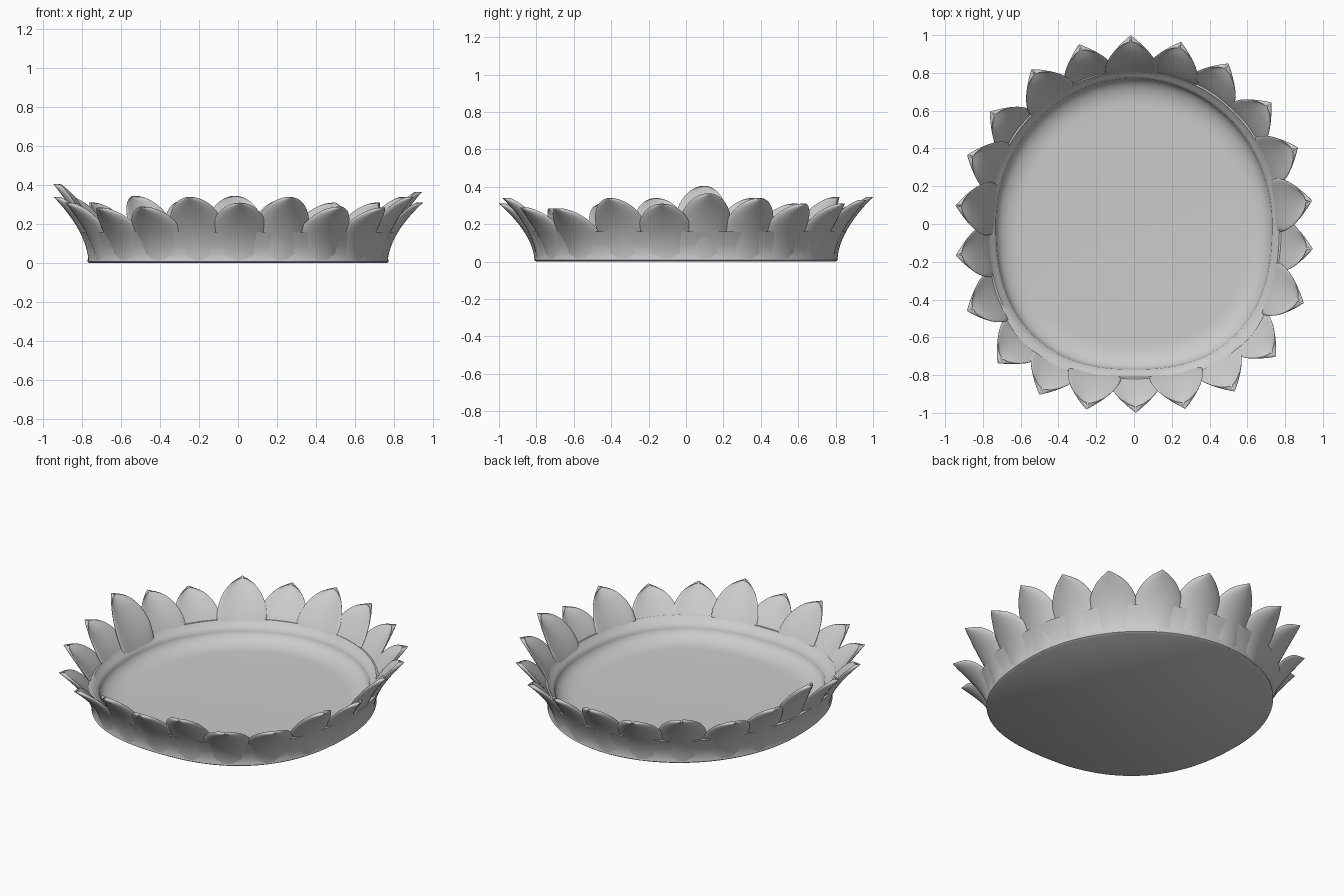
import bpy, bmesh, math

cube = bpy.data.objects.get("Cube")
if cube:
    bpy.data.objects.remove(cube)

grey = bpy.data.materials.new("plain grey")
grey.use_nodes = True
grey.diffuse_color = (0.6, 0.6, 0.6, 1)
grey.node_tree.nodes["Principled BSDF"].inputs["Base Color"].default_value = (0.6, 0.6, 0.6, 1)


def outline(angle, r, z):
    """Point on the egg-shaped plan, r = 1 at the petal tips; squarer at the front."""
    c, s = math.cos(angle), math.sin(angle)
    n = 2.0 if s > 0 else 2.4
    radius = (abs(c / 0.95) ** n + abs(s) ** n) ** (-1 / n)
    return (c * radius * r, s * radius * r, z), radius


def flare(t):
    """Outer wall radius at height fraction t."""
    return 0.81 + 0.19 * max(t, 0) ** 1.8


def loft(name, rings):
    """Skin closed rings of points and cap both ends."""
    bm = bmesh.new()
    loops = [[bm.verts.new(p) for p in ring] for ring in rings]
    count = len(loops[0])
    for a, b in zip(loops, loops[1:]):
        for i in range(count):
            j = (i + 1) % count
            bm.faces.new((a[i], a[j], b[j], b[i]))
    bm.faces.new(loops[0])
    bm.faces.new(loops[-1])
    bmesh.ops.recalc_face_normals(bm, faces=bm.faces)
    mesh = bpy.data.meshes.new(name)
    bm.to_mesh(mesh)
    bm.free()
    mesh.materials.append(grey)
    obj = bpy.data.objects.new(name, mesh)
    bpy.context.collection.objects.link(obj)
    bpy.ops.object.select_all(action="DESELECT")
    obj.select_set(True)
    bpy.context.view_layer.objects.active = obj
    bpy.ops.object.shade_smooth_by_angle(angle=math.radians(50))
    return obj


# Tray: flat base, low flared wall, rounded inner corner, flat floor
profile = [(0.8, 0), (0.812, 0.008), (0.81, 0.02)]
profile += [(flare(z / 0.33) - 0.008, z) for z in (0.05, 0.09, 0.13, 0.16)]
profile += [(0.81, 0.16), (0.785, 0.13)]
for i in range(9):
    a = math.pi / 2 * i / 8
    profile.append((0.63 + 0.14 * math.cos(a), 0.12 - 0.08 * math.sin(a)))
SIDES = 128
loft("tray", [[outline(math.tau * i / SIDES, r, z)[0] for i in range(SIDES)]
              for r, z in profile])

# Petals: direction in degrees and tip height
petals = [
    (91, .345), (75.5, .33), (59.5, .31), (41.5, .31), (25, .34), (7.5, .365),
    (-8, .31), (-25, .34), (-43, .285), (-59, .29), (-74.5, .34), (-89.5, .31),
    (-104.5, .34), (-119, .29), (-134.5, .285), (-152.5, .31), (-170, .34),
    (174, .405), (157.5, .34), (142, .31), (123.5, .345), (107, .32),
]


def petal(index, degrees, height):
    """Spoon-shaped petal lofted from lens sections, cupped towards the middle."""
    middle = math.radians(degrees)
    rings, steps, around = [], 18, 28
    for k in range(steps + 1):
        t = math.sin(math.pi / 2 * k / steps * 0.985)
        rounding = math.sqrt(1 - max(0, (t - 0.5) / 0.5) ** 2)
        width = (0.122 + 0.02 * min(1, t / 0.5)) * rounding
        thick = (0.032 - 0.018 * t) * min(1, rounding * 1.5)
        ring = []
        for i in range(around):
            phi = math.tau * i / around
            s = math.cos(phi)
            r = flare(t) - 0.035 * t * s * s - thick * (1 - math.sin(phi))
            radius = outline(middle, 1, 0)[1]
            ring.append(outline(middle + s * width / (radius * r), r,
                                0.006 + (height - 0.006) * t)[0])
        rings.append(ring)
    loft(f"petal_{index:02d}", rings)


for number, (degrees, height) in enumerate(petals, 1):
    petal(number, degrees, height)
